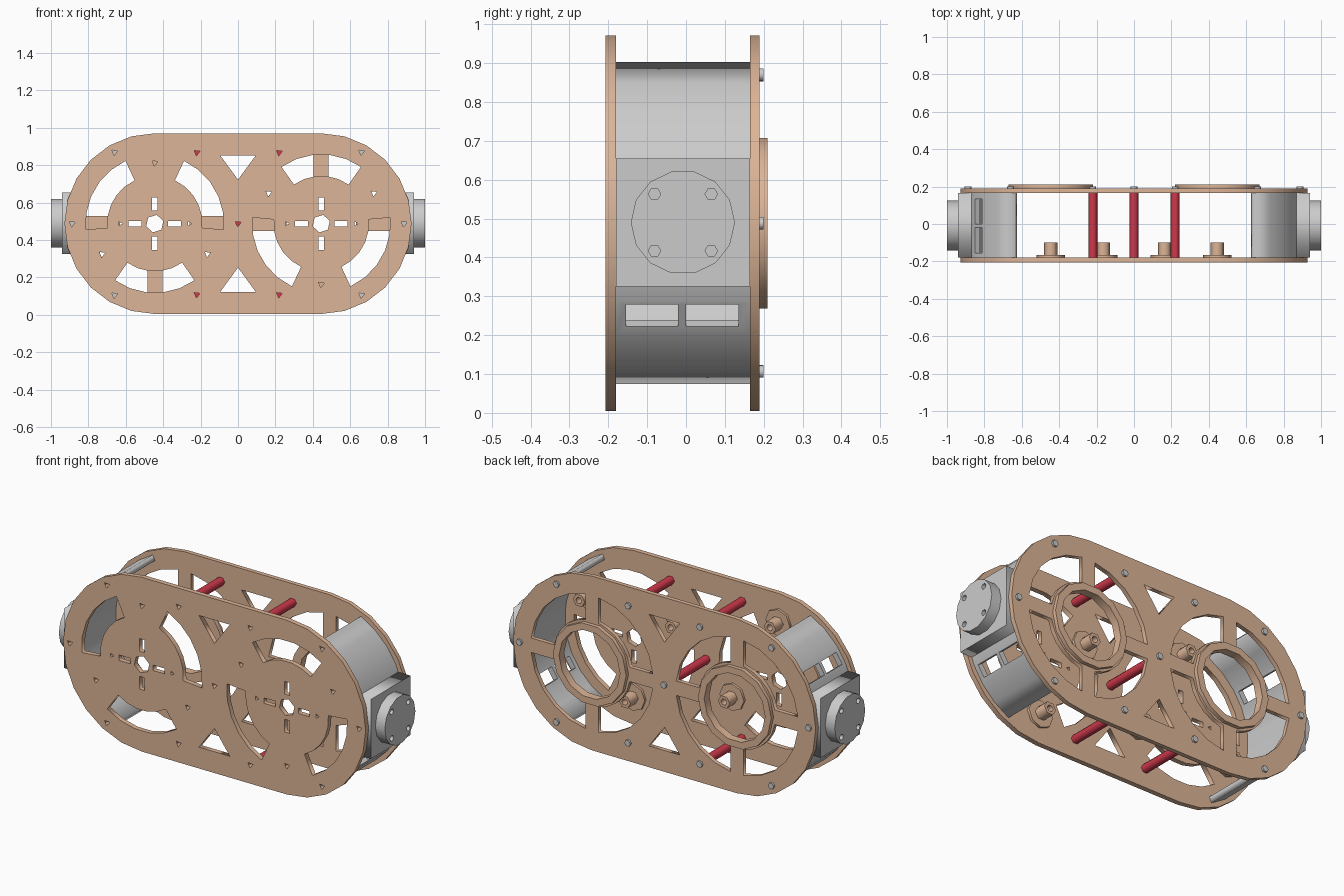
import bpy, bmesh
from math import sin, cos, asin, pi, radians
from mathutils import Matrix

if "Cube" in bpy.data.objects:
    bpy.data.objects.remove(bpy.data.objects["Cube"])

ZC, CX = 0.488, 0.445            # mid height, x of the two hub centres
PLATE_X = (pi / 2, 0, pi / 2)    # panel facing x
PLATE_Y = (pi / 2, 0, 0)         # panel facing y


def material(name, rgb):
    m = bpy.data.materials.new(name)
    m.diffuse_color = (*rgb, 1)
    m.use_nodes = True
    m.node_tree.nodes["Principled BSDF"].inputs["Base Color"].default_value = m.diffuse_color
    return m


TAN = material("tan", (0.72, 0.46, 0.31))
RED = material("red", (0.62, 0.04, 0.07))


def panel(name, loops, lo, hi, mat=None, rot=PLATE_Y):
    """Extrude flat outlines (inner loops become holes) from lo to hi."""
    cu = bpy.data.curves.new(name + "_outline", 'CURVE')
    cu.dimensions = '2D'
    cu.fill_mode = 'BOTH'
    cu.extrude = abs(hi - lo) / 2
    for pts in loops:
        s = cu.splines.new('POLY')
        s.points.add(len(pts) - 1)
        for p, (a, b) in zip(s.points, pts):
            p.co = (a, b, 0, 1)
        s.use_cyclic_u = True
    tmp = bpy.data.objects.new(name + "_tmp", cu)
    bpy.context.collection.objects.link(tmp)
    bpy.context.view_layer.update()
    me = bpy.data.meshes.new_from_object(
        tmp.evaluated_get(bpy.context.evaluated_depsgraph_get()))
    bpy.data.objects.remove(tmp)
    bm = bmesh.new()
    bm.from_mesh(me)
    bmesh.ops.remove_doubles(bm, verts=bm.verts, dist=1e-5)
    bmesh.ops.recalc_face_normals(bm, faces=bm.faces)
    bm.to_mesh(me)
    bm.free()
    me.name = name
    me.materials.clear()
    if mat:
        me.materials.append(mat)
    ob = bpy.data.objects.new(name, me)
    bpy.context.collection.objects.link(ob)
    ob.rotation_euler = rot
    mid = (lo + hi) / 2
    ob.location = (mid, 0, 0) if rot == PLATE_X else (0, mid, 0)
    return ob


def ngon(x, z, r, n, start=0.0):
    return [(x + r * cos(start + 2 * pi * i / n), z + r * sin(start + 2 * pi * i / n)) for i in range(n)]


def arc(x, z, r, a0, a1, n):
    return [(x + r * cos(a0 + (a1 - a0) * i / n), z + r * sin(a0 + (a1 - a0) * i / n)) for i in range(n + 1)]


def sector(x, z, r0, r1, a0, a1, n=5, inset=0.0):
    """Ring sector; inset keeps straight spokes of that half width."""
    i0, i1 = asin(inset / r0), asin(inset / r1)
    return arc(x, z, r1, a0 + i1, a1 - i1, n) + arc(x, z, r0, a1 - i0, a0 + i0, n)


def rect(x, z, w, h):
    return [(x - w, z - h), (x + w, z - h), (x + w, z + h), (x - w, z + h)]


# Shared outline and centre triangles
outline = arc(CX, ZC, 0.483, -pi / 2, pi / 2, 12) + arc(-CX, ZC, 0.483, pi / 2, 3 * pi / 2, 12)
triangles = [[(-0.095, ZC + s * 0.365), (0.095, ZC + s * 0.365), (0, ZC + s * 0.235)] for s in (-1, 1)]
rod_spots = [(x, ZC + s * 0.38) for x in (-0.22, 0.22) for s in (-1, 1)] + [(0, ZC)]
wall_spots = [(x, ZC + s * 0.382) for x in (-0.66, 0.66) for s in (-1, 1)] + [(-0.887, ZC), (0.887, ZC)]

# Front plate: three windows per hub, cross slots, screw holes
front = [outline] + triangles
boss_spots = []
for x, first in ((-CX, 30), (CX, 90)):
    for k in range(3):
        c = radians(first + 120 * k)
        front.append(sector(x, ZC, 0.255, 0.37, c - radians(35), c + radians(35)))
        b = c + radians(60)
        boss_spots.append((x + 0.325 * cos(b), ZC + 0.325 * sin(b)))
    front.append(ngon(x, ZC, 0.048, 6, 0.3))
    for s in (-1, 1):
        front += [rect(x + s * 0.105, ZC, 0.035, 0.015), rect(x, ZC + s * 0.105, 0.015, 0.035),
                  ngon(x + s * 0.185, ZC, 0.013, 3)]
front += [ngon(x, z, 0.018, 3, 0.4) for x, z in rod_spots + wall_spots + boss_spots]
panel("front_plate", front, -0.207, -0.18, TAN)

# Bosses on the inner side of the front plate
panel("boss_bases", [l for x, z in boss_spots for l in (ngon(x, z, 0.075, 8), ngon(x, z, 0.018, 6))],
      -0.18, -0.167, TAN)
panel("boss_stems", [l for x, z in boss_spots for l in (ngon(x, z, 0.036, 6), ngon(x, z, 0.018, 6))],
      -0.167, -0.098, TAN)

# Back plate: open hubs with four straight spokes each, raised rings
back = [outline] + triangles
for x in (-CX, CX):
    back.append(ngon(x, ZC, 0.187, 14))
    back += [sector(x, ZC, 0.235, 0.375, k * pi / 2, (k + 1) * pi / 2, 5, 0.04) for k in range(4)]
panel("back_plate", back, 0.165, 0.189, TAN)
panel("hub_rings", [l for x in (-CX, CX) for l in (ngon(x, ZC, 0.225, 14), ngon(x, ZC, 0.187, 14))],
      0.189, 0.21, TAN)

# Spacer rods and bolt heads
panel("spacer_rods", [ngon(x, z, 0.024, 6) for x, z in rod_spots], -0.18, 0.165, RED)
panel("bolt_heads", [ngon(x, z, 0.018, 6) for x, z in rod_spots + wall_spots], 0.189, 0.2)

# End walls, mount blocks and discs (second end is turned half round)
for side, s, turn in (("right", 1, 0), ("left", -1, pi)):
    a = radians(65)
    wall = panel(side + "_end_wall", [sector(s * CX, ZC, 0.425, 0.457, turn - a, turn + a, 10)], -0.18, 0.165)
    ang = turn + radians(-31.5)
    for y in (-0.0875, 0.0675):
        bm = bmesh.new()
        bmesh.ops.create_cube(bm, size=1, matrix=Matrix.Translation((s * CX + 0.44 * cos(ang), y, ZC + 0.44 * sin(ang)))
                              @ Matrix.Rotation(-ang, 4, 'Y') @ Matrix.Diagonal((0.12, 0.135, 0.068, 1)))
        me = bpy.data.meshes.new("slot_cutter")
        bm.to_mesh(me)
        bm.free()
        cutter = bpy.data.objects.new("slot_cutter", me)
        bpy.context.collection.objects.link(cutter)
        cutter.hide_render = True
        mod = wall.modifiers.new("slot", 'BOOLEAN')
        mod.object, mod.operation, mod.solver = cutter, 'DIFFERENCE', 'EXACT'
        bpy.context.view_layer.objects.active = wall
        bpy.ops.object.modifier_apply(modifier=mod.name)
        bpy.data.objects.remove(cutter)
    panel(side + "_mount_block", [rect(-0.0075, 0.49, 0.1725, 0.165)], s * 0.865, s * 0.942, None, PLATE_X)
    holes = [ngon(-0.008 + u * 0.073, 0.49 + v * 0.073, 0.016, 6) for u in (-1, 1) for v in (-1, 1)]
    panel(side + "_mount_disc", [ngon(-0.008, 0.49, 0.134, 14)] + holes, s * 0.942, s * 1.0, None, PLATE_X)
